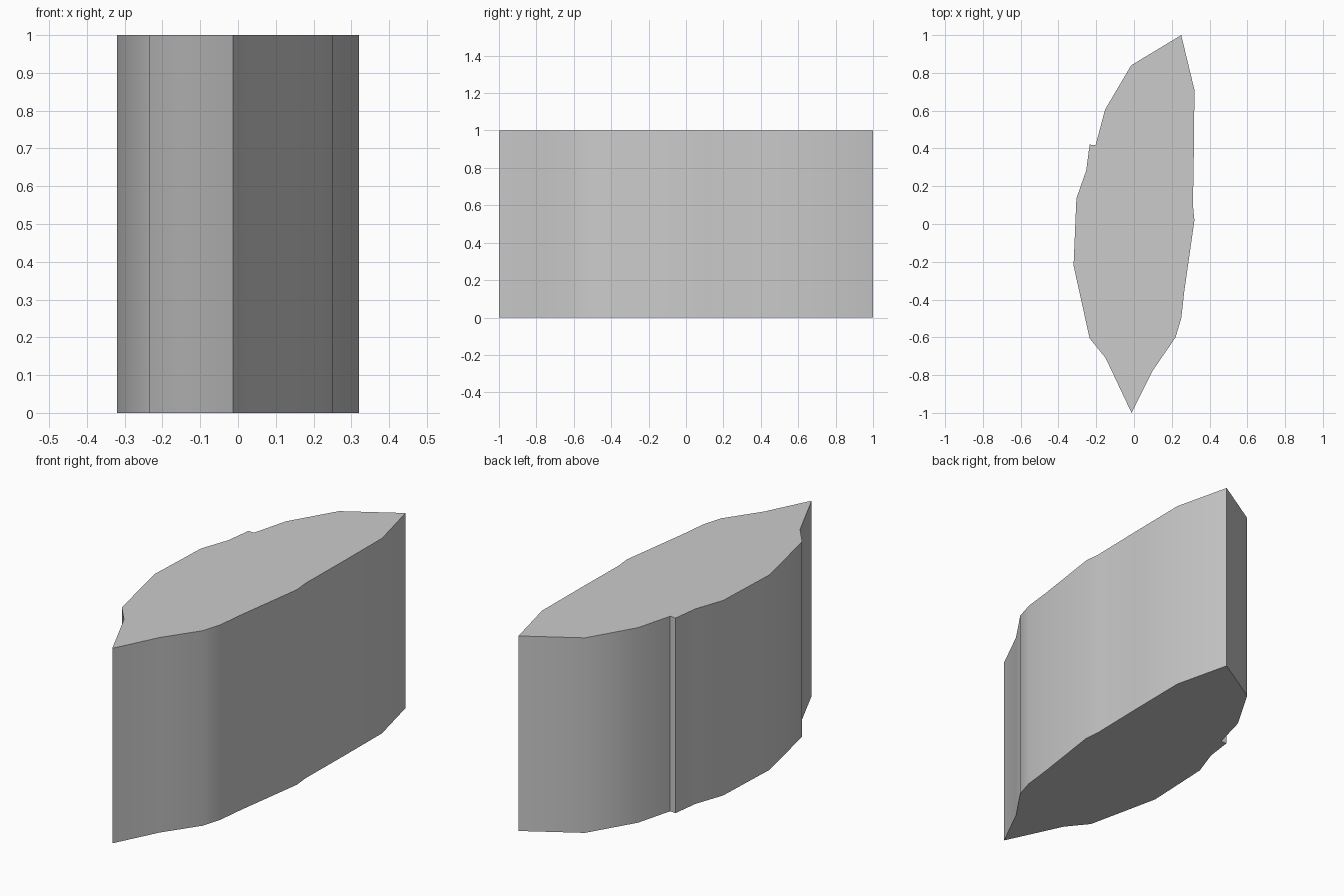
import bpy, bmesh, math

cube = bpy.data.objects.get("Cube")
if cube:
    bpy.data.objects.remove(cube, do_unlink=True)

HEIGHT = 1.0

# Leaf-shaped outline, clockwise from the back tip
OUTLINE = [
    (0.25, 1.0), (0.32, 0.71), (0.317, 0.39), (0.312, 0.10), (0.32, 0.02),
    (0.267, -0.35), (0.25, -0.5), (0.22, -0.60), (0.10, -0.775),
    (-0.013, -1.0), (-0.15, -0.71), (-0.235, -0.605), (-0.32, -0.22),
    (-0.305, 0.135), (-0.253, 0.283), (-0.235, 0.42), (-0.203, 0.418),
    (-0.153, 0.606), (-0.015, 0.84),
]

# Single plain material
grey = bpy.data.materials.new("plain_grey")
grey.use_nodes = True
colour = (0.6, 0.6, 0.6, 1)
grey.diffuse_color = colour
grey.node_tree.nodes["Principled BSDF"].inputs["Base Color"].default_value = colour

# Extrude the outline into an upright block
bm = bmesh.new()
base = bm.faces.new([bm.verts.new((x, y, 0)) for x, y in OUTLINE])
top = bmesh.ops.extrude_face_region(bm, geom=[base], use_keep_orig=True)
bmesh.ops.translate(bm, vec=(0, 0, HEIGHT),
                    verts=[v for v in top["geom"] if isinstance(v, bmesh.types.BMVert)])
bmesh.ops.recalc_face_normals(bm, faces=bm.faces)
mesh = bpy.data.meshes.new("leaf_block")
bm.to_mesh(mesh)
bm.free()
mesh.materials.append(grey)
block = bpy.data.objects.new("leaf_block", mesh)
bpy.context.collection.objects.link(block)

# Smooth the curved sides, keep tips and rims sharp
bpy.ops.object.select_all(action="DESELECT")
block.select_set(True)
bpy.context.view_layer.objects.active = block
bpy.ops.object.shade_smooth_by_angle(angle=math.radians(30))
